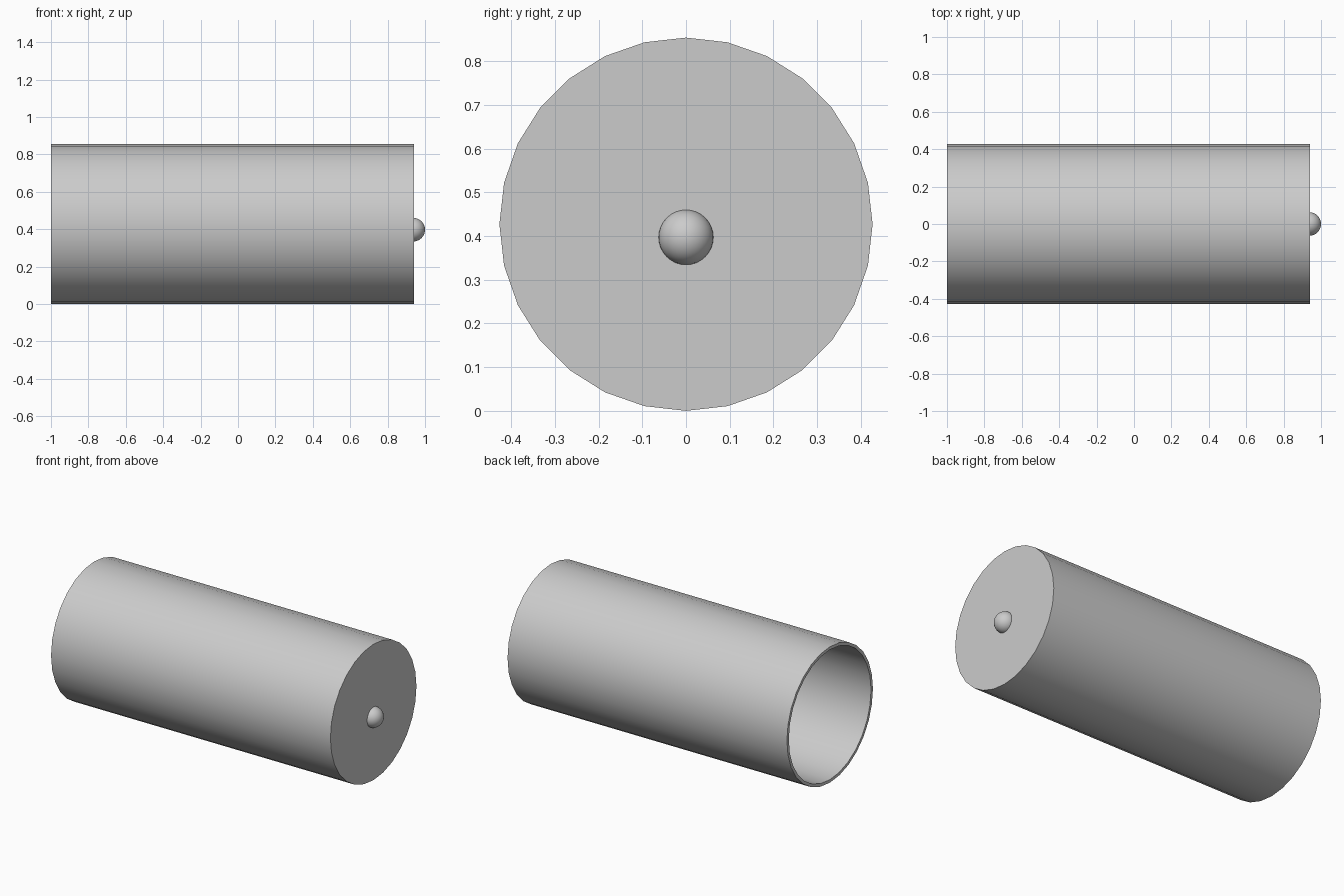
import bpy
import bmesh
from math import pi, cos, sin, radians

cube = bpy.data.objects.get("Cube")
if cube:
    bpy.data.objects.remove(cube, do_unlink=True)

SIDES = 28
RADIUS = 0.427
INNER = 0.408
OPEN_X, CAP_X, END_X = -1.0, 0.925, 0.941

grey = bpy.data.materials.new("light grey")
grey.use_nodes = True
colour = (0.6, 0.6, 0.6, 1)
grey.diffuse_color = colour
grey.node_tree.nodes["Principled BSDF"].inputs["Base Color"].default_value = colour


def finish(obj, angle=40):
    """Colour the part and smooth it, keeping its rims sharp."""
    obj.data.materials.append(grey)
    bpy.ops.object.select_all(action="DESELECT")
    obj.select_set(True)
    bpy.context.view_layer.objects.active = obj
    bpy.ops.object.shade_smooth_by_angle(angle=radians(angle))


def ring(bm, x, radius):
    """Circle of vertices around the long axis."""
    return [bm.verts.new((x, radius * sin(2 * pi * i / SIDES),
                          RADIUS + radius * cos(2 * pi * i / SIDES)))
            for i in range(SIDES)]


def lathe(name, profile, closed):
    """Sweep an (x, radius) profile around the long axis."""
    bm = bmesh.new()
    rings = [ring(bm, x, r) for x, r in profile]
    pairs = list(zip(rings, rings[1:]))
    if closed:
        pairs.append((rings[-1], rings[0]))
    else:
        bm.faces.new(rings[0])
        bm.faces.new(rings[-1])
    for a, b in pairs:
        for i in range(SIDES):
            j = (i + 1) % SIDES
            bm.faces.new((a[i], a[j], b[j], b[i]))
    bmesh.ops.recalc_face_normals(bm, faces=bm.faces)
    mesh = bpy.data.meshes.new(name)
    bm.to_mesh(mesh)
    bm.free()
    obj = bpy.data.objects.new(name, mesh)
    bpy.context.collection.objects.link(obj)
    finish(obj)


# Hollow tube, open at one end
lathe("tube_wall", [(OPEN_X, RADIUS), (CAP_X, RADIUS),
                    (CAP_X, INNER), (OPEN_X, INNER)], True)

# Flat disc closing the other end
lathe("end_cap", [(CAP_X, RADIUS), (END_X, RADIUS)], False)

# Round knob, half sunk into the cap
bpy.ops.mesh.primitive_uv_sphere_add(segments=32, ring_count=16, radius=0.063,
                                     location=(0.937, 0, 0.397))
knob = bpy.context.object
knob.name = "knob"
finish(knob)
